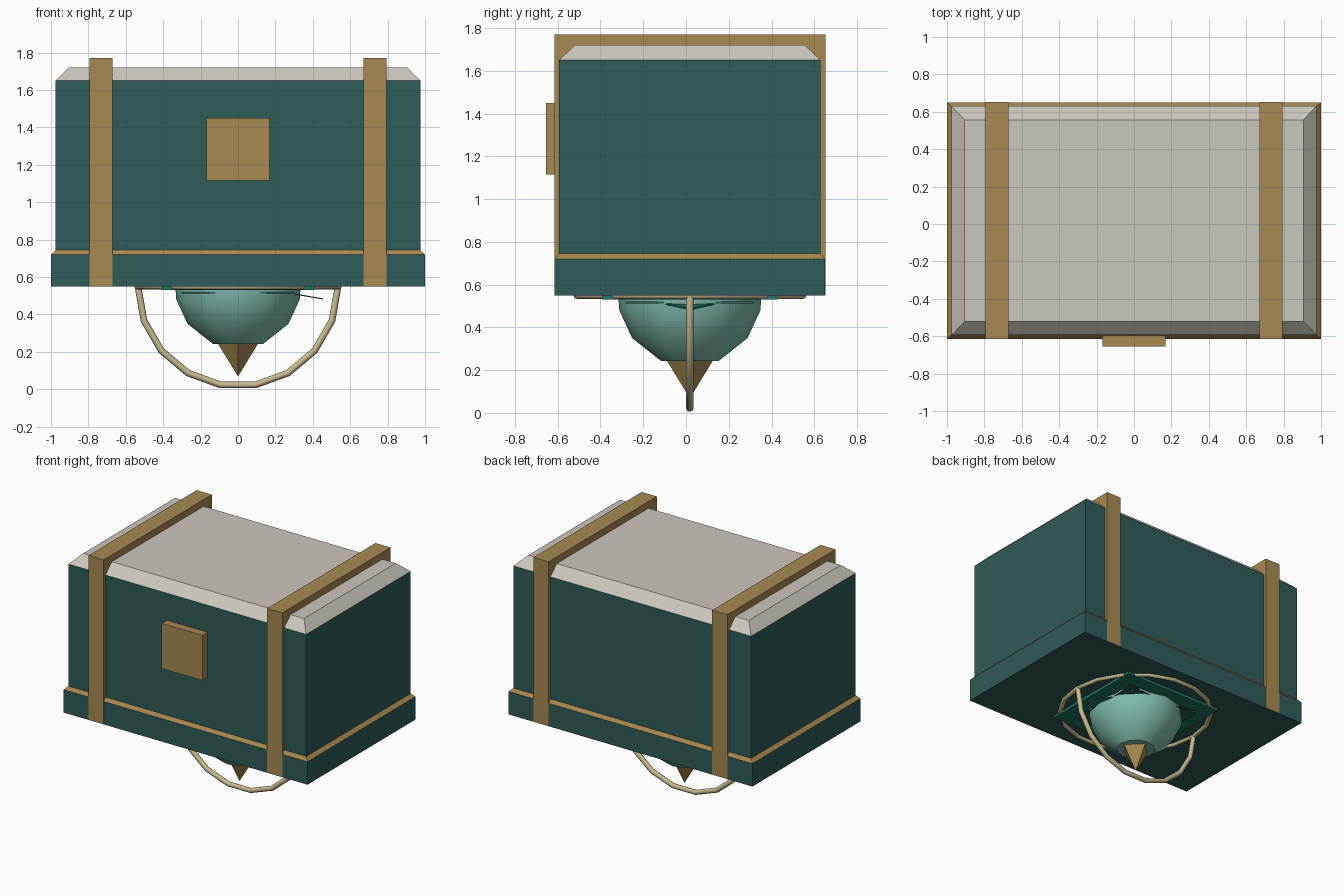
import bpy, bmesh
from math import cos, sin, tau, pi
from mathutils import Vector

if "Cube" in bpy.data.objects:
    bpy.data.objects.remove(bpy.data.objects["Cube"])

CY = 0.018  # centre line of the chest in y


def material(name, rgb):
    m = bpy.data.materials.new(name)
    m.use_nodes = True
    m.diffuse_color = (*rgb, 1)
    m.node_tree.nodes["Principled BSDF"].inputs["Base Color"].default_value = (*rgb, 1)
    return m


TEAL = material("dark teal", (0.03, 0.107, 0.098))
GOLD = material("aged gold", (0.39, 0.254, 0.084))
STONE = material("pale grey", (0.6, 0.57, 0.51))
GREEN = material("emerald", (0.015, 0.19, 0.13))
MINT = material("mint", (0.22, 0.52, 0.44))
CREAM = material("cream", (0.58, 0.5, 0.29))


def loft(name, rings, mat, smooth=False, closed=False):
    """Skin equal-sized rings of points; cap the ends unless closed."""
    bm = bmesh.new()
    loops = [[bm.verts.new(p) for p in ring] for ring in rings]
    pairs = list(zip(loops, loops[1:]))
    if closed:
        pairs.append((loops[-1], loops[0]))
    else:
        bm.faces.new(loops[0])
        bm.faces.new(loops[-1])
    n = len(loops[0])
    for a, b in pairs:
        for i in range(n):
            j = (i + 1) % n
            bm.faces.new((a[i], a[j], b[j], b[i]))
    bmesh.ops.remove_doubles(bm, verts=bm.verts, dist=1e-5)
    bmesh.ops.recalc_face_normals(bm, faces=bm.faces)
    mesh = bpy.data.meshes.new(name)
    bm.to_mesh(mesh)
    bm.free()
    mesh.materials.append(mat)
    for p in mesh.polygons:
        p.use_smooth = smooth and len(p.vertices) <= 4
    ob = bpy.data.objects.new(name, mesh)
    bpy.context.collection.objects.link(ob)
    return ob


def rect(hx, hy, z, cx=0, cy=CY):
    return [(cx + sx * hx, cy + sy * hy, z)
            for sx, sy in ((-1, -1), (1, -1), (1, 1), (-1, 1))]


def disc(r, z, n, sy=1):
    return [(r * cos(tau * i / n), CY + sy * r * sin(tau * i / n), z) for i in range(n)]


def torus(name, point, normal, r, tube, mat):
    """Low-poly ring; point(a) gives the outward direction at angle a."""
    rings = []
    for i in range(18):
        out = Vector(point(tau * i / 18))
        c = Vector((0, CY, 0.55)) + out * r
        rings.append([c + (out * cos(t) + Vector(normal) * sin(t)) * tube
                      for t in (tau * k / 8 for k in range(8))])
    return loft(name, rings, mat, True, True)


# Chest: plinth, sloped trim, body, chamfered lid
loft("base", [rect(1, 0.632, 0.55), rect(1, 0.632, 0.72)], TEAL)
loft("base_trim", [rect(1, 0.632, 0.72), rect(0.975, 0.612, 0.745)], GOLD)
loft("body", [rect(0.975, 0.612, 0.74), rect(0.975, 0.612, 1.65)], TEAL)
loft("lid", [rect(0.975, 0.612, 1.65), rect(0.905, 0.538, 1.72)], STONE)

# Straps and front plate
for side, x in (("right", -0.733), ("left", 0.733)):
    loft(side + "_strap", [rect(0.062, 0.634, z, x) for z in (0.552, 1.77)], GOLD)
loft("front_plate", [rect(0.168, 0.03, z, 0, -0.625) for z in (1.115, 1.45)], GOLD)

# Hanging bowl with a pointed tip
loft("bowl", [disc(r, z, 12) for r, z in
              ((0.335, 0.55), (0.33, 0.48), (0.27, 0.35), (0.135, 0.243))], MINT, True)
loft("bowl_tip", [disc(0.108, 0.245, 4), disc(0.001, 0.07, 4)], GOLD)

# Square frame, inner plate and pointed leaf
loft("square_frame", [rect(0.41, 0.41, 0.53), rect(0.41, 0.41, 0.55),
                      rect(0.3, 0.3, 0.55), rect(0.3, 0.3, 0.53)], GREEN, closed=True)
loft("inner_plate", [rect(0.3, 0.3, 0.512), rect(0.3, 0.3, 0.52)], TEAL)
loft("leaf", [[(0.29, CY - 0.125, z), (0.29, CY + 0.125, z), (0.455, CY, z - 0.028)]
              for z in (0.508, 0.514)], GREEN)

# Flat ring under the base and upright hoop
torus("flat_ring", lambda a: (cos(a), sin(a), 0), (0, 0, 1), 0.535, 0.018, CREAM)
torus("hoop", lambda a: (cos(a), 0, sin(a)), (0, 1, 0), 0.535, 0.018, CREAM)
